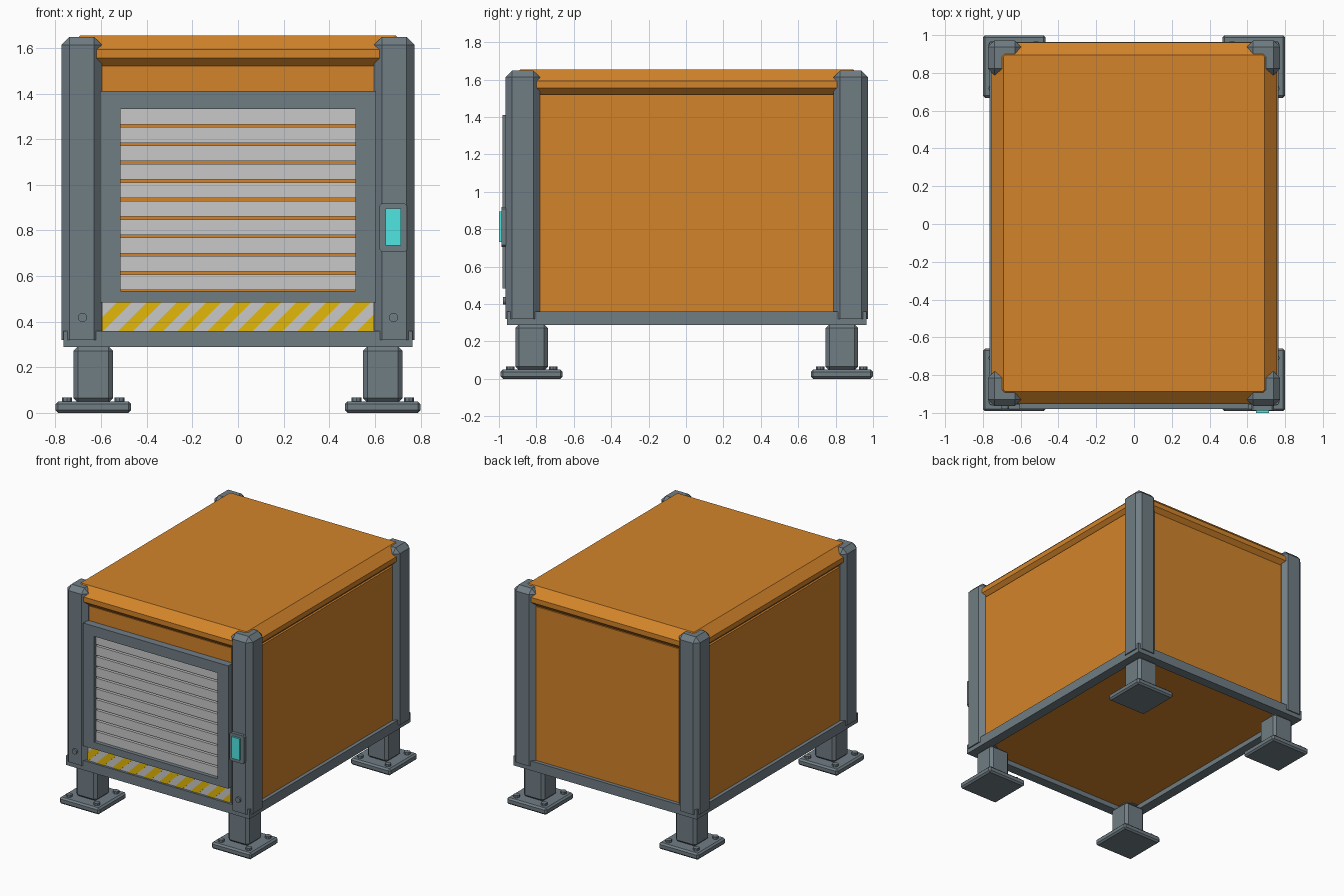
import bpy, bmesh, math
from mathutils import Vector, Matrix

if "Cube" in bpy.data.objects:
    bpy.data.objects.remove(bpy.data.objects["Cube"])

YC = 0.004  # centre of the symmetric housing along y


def material(name, rgb):
    m = bpy.data.materials.new(name)
    lin = [((c / 255 + 0.055) / 1.055) ** 2.4 for c in rgb]
    m.diffuse_color = (*lin, 1)
    m.use_nodes = True
    m.node_tree.nodes["Principled BSDF"].inputs["Base Color"].default_value = m.diffuse_color
    return m


ORANGE = material("orange_paint", (211, 132, 42))
STEEL = material("steel_grey", (112, 125, 132))
SLAT = material("light_grey", (200, 200, 200))
YELLOW = material("warning_yellow", (227, 185, 8))
TEAL = material("teal_screen", (80, 230, 226))


def finish(name, bm, mat):
    bmesh.ops.recalc_face_normals(bm, faces=bm.faces)
    me = bpy.data.meshes.new(name)
    bm.to_mesh(me)
    bm.free()
    me.materials.append(mat)
    ob = bpy.data.objects.new(name, me)
    bpy.context.collection.objects.link(ob)
    return ob


def box(name, x, y, z, mat, bevel=0, keep=lambda e: True):
    """Box from (min, max) ranges; chamfers the edges chosen by keep."""
    bm = bmesh.new()
    bmesh.ops.create_cube(bm, size=1)
    for v in bm.verts:
        v.co = [r[0] if c < 0 else r[1] for c, r in zip(v.co, (x, y, z))]
    if bevel:
        edges = [e for e in bm.edges if keep(e)]
        bmesh.ops.bevel(bm, geom=edges, offset=bevel, segments=1, affect='EDGES')
    return finish(name, bm, mat)


def span(a, b):
    return (min(a, b), max(a, b))


def bolt(name, center, radius, depth, axis, sides=8):
    bm = bmesh.new()
    rot = Matrix.Rotation(math.pi / 2, 4, 'X') if axis == 'Y' else Matrix()
    bmesh.ops.create_cone(bm, cap_ends=True, segments=sides, radius1=radius,
                          radius2=radius, depth=depth,
                          matrix=Matrix.Translation(center) @ rot)
    return finish(name, bm, STEEL)


# Housing, with its wall tops just below the roof lip
box("housing", (-0.738, 0.738), (YC - 0.928, YC + 0.932), (0.325, 1.52), ORANGE)

# Roof: stacked rectangular rings with cut corners, giving a sloped lip
bm = bmesh.new()
rings = []
for hx, hy, z, cut in [(0.72, 0.92, 1.518, 0.06), (0.757, 0.957, 1.555, 0.06),
                       (0.757, 0.957, 1.592, 0.06), (0.692, 0.89, 1.654, 0.01)]:
    ring = []
    for sx, sy in ((-1, -1), (1, -1), (1, 1), (-1, 1)):
        ends = [(sx * hx, sy * (hy - cut)), (sx * (hx - cut), sy * hy)]
        if sx * sy < 0:
            ends.reverse()
        ring += [bm.verts.new((x, YC + y, z)) for x, y in ends]
    rings.append(ring)
for a, b in zip(rings, rings[1:]):
    for i in range(8):
        j = (i + 1) % 8
        bm.faces.new((a[i], a[j], b[j], b[i]))
bm.faces.new(rings[0])
bm.faces.new(rings[-1])
finish("roof", bm, ORANGE)

# Base frame beams
for s, side in ((-1, "left"), (1, "right")):
    box(f"base_beam_{side}", span(s * 0.69, s * 0.765),
        (YC - 0.96, YC + 0.96), (0.288, 0.36), STEEL)
for s, side in ((-1, "front"), (1, "back")):
    box(f"base_beam_{side}", (-0.69, 0.69),
        span(YC + s * 0.885, YC + s * 0.96), (0.288, 0.36), STEEL)

# Corner posts, legs, foot plates and foot bolts
for sx, lr in ((-1, "left"), (1, "right")):
    for sy, fb in ((-1, "front"), (1, "back")):
        tag = f"{fb}_{lr}"
        box(f"corner_post_{tag}", span(sx * 0.596, sx * 0.774),
            span(YC + sy * 0.784, YC + sy * 0.968), (0.32, 1.648), STEEL, 0.035,
            keep=lambda e: max(v.co.z for v in e.verts) > 1)
        cx, cy = sx * 0.634, YC + sy * 0.829
        box(f"leg_{tag}", (cx - 0.087, cx + 0.087), (cy - 0.087, cy + 0.087),
            (0.045, 0.292), STEEL, 0.02)
        box(f"foot_plate_{tag}", (cx - 0.166, cx + 0.166),
            (cy - 0.166, cy + 0.166), (0, 0.05), STEEL, 0.012)
        for bx in (-0.115, 0.115):
            for by in (-0.115, 0.115):
                bolt(f"foot_bolt_{tag}", (cx + bx, cy + by, 0.055), 0.022, 0.024, 'Z')

# Shutter frame on the front
FY = (-0.98, -0.905)
box("shutter_frame_top", (-0.605, 0.605), FY, (1.333, 1.41), STEEL)
box("shutter_frame_bottom", (-0.605, 0.605), FY, (0.483, 0.535), STEEL)
for s, side in ((-1, "left"), (1, "right")):
    box(f"shutter_frame_{side}", span(s * 0.516, s * 0.605), FY, (0.535, 1.333), STEEL)

# Shutter slats
for i in range(10):
    top = 1.333 - i * 0.0807
    box(f"shutter_slat_{i + 1}", (-0.516, 0.516), (-0.957, -0.905),
        (top - 0.0685, top), SLAT)

# Warning strip with diagonal stripes clipped to its ends
X0, X1, Z0, Z1, SY = -0.596, 0.596, 0.36, 0.483, -0.938
box("warning_strip", (X0, X1), (SY, -0.905), (Z0, Z1), SLAT)
bm = bmesh.new()
pitch, lean = 0.131, Z1 - Z0
for i in range(11):
    x = -0.655 + i * pitch
    w = pitch / 2
    bm.faces.new([bm.verts.new((px, SY - 0.003, pz)) for px, pz in
                  ((x, Z0), (x + w, Z0), (x + w + lean, Z1), (x + lean, Z1))])
for px, nx in ((X0, -1), (X1, 1)):
    bmesh.ops.bisect_plane(bm, geom=bm.verts[:] + bm.edges[:] + bm.faces[:],
                           plane_co=Vector((px, 0, 0)), plane_no=Vector((nx, 0, 0)),
                           clear_outer=True)
ret = bmesh.ops.extrude_face_region(bm, geom=bm.faces[:])
for v in ret["geom"]:
    if isinstance(v, bmesh.types.BMVert):
        v.co.y += 0.004
finish("warning_stripes", bm, YELLOW)

# Control panel on the right post, with clipped corners
box("control_panel", (0.621, 0.741), (-0.987, -0.95), (0.706, 0.918), STEEL, 0.01,
    keep=lambda e: abs(e.verts[0].co.y - e.verts[1].co.y) > 0.01)
box("control_screen", (0.647, 0.714), (-1.0, -0.98), (0.733, 0.895), TEAL)

# Post bolts
for s, side in ((-1, "left"), (1, "right")):
    bolt(f"post_bolt_{side}", (s * 0.682, -0.967, 0.418), 0.02, 0.024, 'Y', 12)
